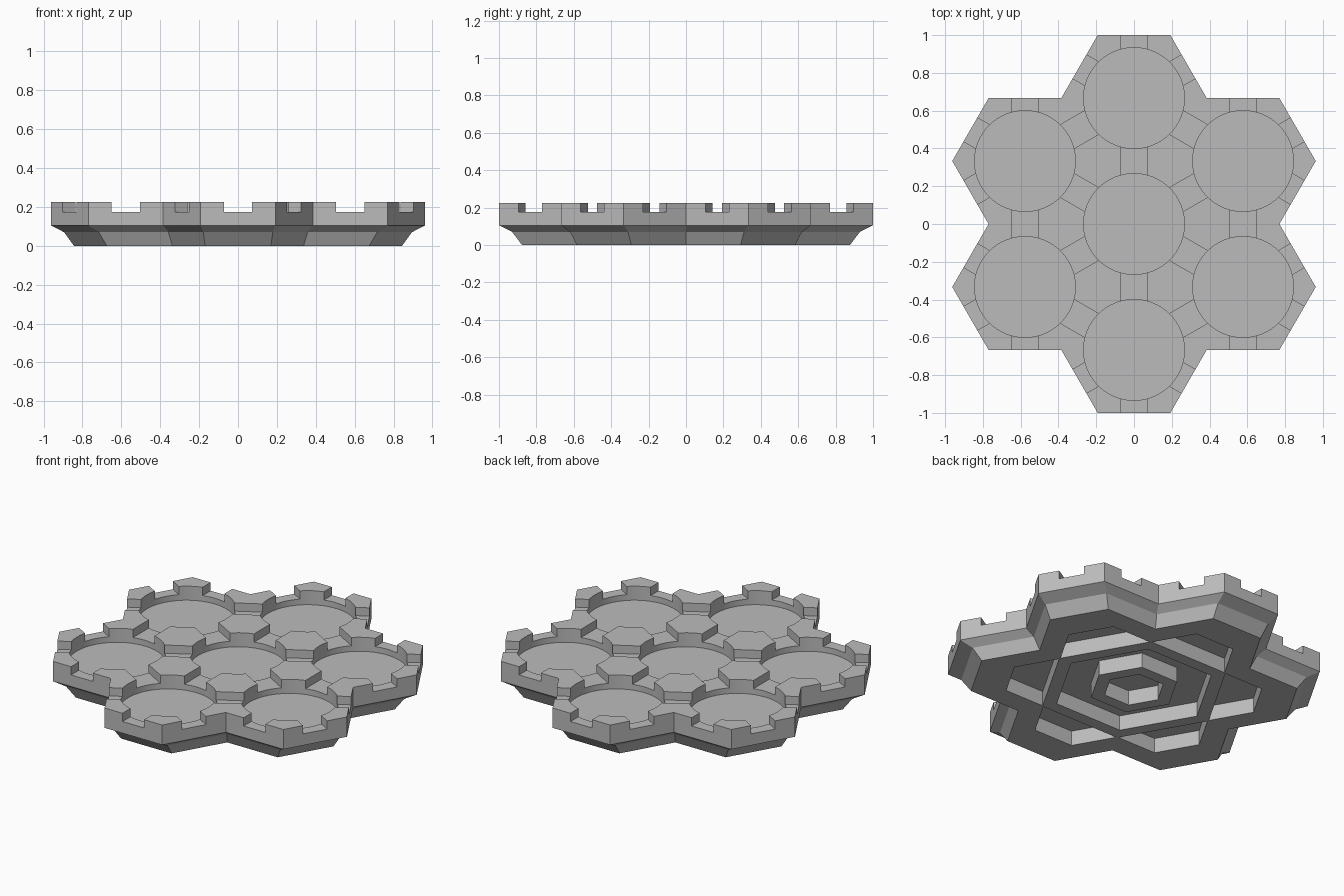
import bpy
import bmesh
from math import radians, sqrt, cos, sin
from mathutils import Vector

if "Cube" in bpy.data.objects:
    bpy.data.objects.remove(bpy.data.objects["Cube"])

APO = 1 / 3                    # hexagon centre to flat side
CORNER = 2 * APO / sqrt(3)     # hexagon centre to corner
TOP, NOTCH, FLOOR, RECESS = 0.225, 0.175, 0.14, 0.09

grey = bpy.data.materials.new("plain grey")
grey.use_nodes = True
grey.diffuse_color = (0.5, 0.5, 0.5, 1)
bsdf = next(n for n in grey.node_tree.nodes if n.type == "BSDF_PRINCIPLED")
bsdf.inputs["Base Color"].default_value = grey.diffuse_color


def polar(r, deg):
    return Vector((r * cos(radians(deg)), r * sin(radians(deg))))


def ngon(r, sides, centre=Vector((0, 0))):
    return [centre + polar(r, 360 * i / sides) for i in range(sides)]


def scaled(points, s):
    return [p * s for p in points]


def loft(bm, rings, closed=False):
    """Join stacked (outline, z) rings; cap the ends, or close into a tube."""
    loops = [[bm.verts.new((p.x, p.y, z)) for p in pts] for pts, z in rings]
    pairs = list(zip(loops, loops[1:]))
    if closed:
        pairs.append((loops[-1], loops[0]))
    else:
        bm.faces.new(loops[0][::-1])
        bm.faces.new(loops[-1])
    for a, b in pairs:
        for i in range(len(a)):
            j = (i + 1) % len(a)
            bm.faces.new((a[i], a[j], b[j], b[i]))


def make(name, stacks, closed=False):
    bm = bmesh.new()
    for rings in stacks:
        loft(bm, rings, closed)
    bmesh.ops.recalc_face_normals(bm, faces=bm.faces)
    mesh = bpy.data.meshes.new(name)
    bm.to_mesh(mesh)
    bm.free()
    mesh.materials.append(grey)
    obj = bpy.data.objects.new(name, mesh)
    bpy.context.collection.objects.link(obj)
    return obj


def cut(obj, cutter):
    cutter.hide_render = True
    mod = obj.modifiers.new("cut", "BOOLEAN")
    mod.operation, mod.solver, mod.object = "DIFFERENCE", "EXACT", cutter
    bpy.context.view_layer.update()
    graph = bpy.context.evaluated_depsgraph_get()
    result = bpy.data.meshes.new_from_object(obj.evaluated_get(graph))
    obj.modifiers.clear()
    obj.data = result
    bpy.data.objects.remove(cutter)


# Outline of seven joined hexagons: one inner and two outer corners per side
outline = []
for k in range(6):
    centre = polar(2 * APO, 60 * k + 30)
    outline += [polar(2 * CORNER, 60 * k),
                centre + polar(CORNER, 60 * k), centre + polar(CORNER, 60 * k + 60)]

# Tray body with a two-step bevel underneath
tray = make("hexagon_tray", [[(scaled(outline, 0.877), 0), (scaled(outline, 0.93), 0.07),
                              (outline, 0.105), (outline, TOP)]])

# Round cups, one in each hexagon
centres = [Vector((0, 0))] + [polar(2 * APO, 60 * k + 30) for k in range(6)]
cups = [[(ngon(0.267, 64, c), FLOOR), (ngon(0.267, 64, c), 0.3)] for c in centres]
cut(tray, make("cup_cutter", cups))

# Notches through the cup walls, running straight in three directions
for deg in (30, 90, 150):
    along, across = polar(1.5, deg), polar(1, deg + 90)
    bars = []
    for row in (-1, 0, 1):
        mid = across * row * 1.5 * CORNER
        w = across * 0.0725
        bar = [mid - along - w, mid + along - w, mid + along + w, mid - along + w]
        bars.append([(bar, NOTCH), (bar, 0.3)])
    cut(tray, make("notch_cutter", bars))

# Underside recesses: six trapezoids around a hexagonal socket
inner = scaled(outline, 0.69)
pockets = [[(ngon(0.45, 6), -0.1), (ngon(0.45, 6), RECESS)]]
for k in range(6):
    pts = [inner[(3 * k + i) % 18] for i in range(4)]
    mid = sum(pts, Vector((0, 0))) / 4
    pts = [p.lerp(mid, 0.02) for p in pts]
    pockets.append([(pts, -0.1), (pts, RECESS)])
cut(tray, make("recess_cutter", pockets))

# Hexagonal collar in the middle of the socket
make("underside_collar", [[(ngon(0.25, 6), 0), (ngon(0.25, 6), RECESS + 0.01),
                           (ngon(0.17, 6), RECESS + 0.01), (ngon(0.17, 6), 0)]], closed=True)

# Round cup walls shade smooth, all other edges stay sharp
bpy.ops.object.select_all(action="DESELECT")
tray.select_set(True)
bpy.context.view_layer.objects.active = tray
bpy.ops.object.shade_smooth_by_angle(angle=radians(20))
